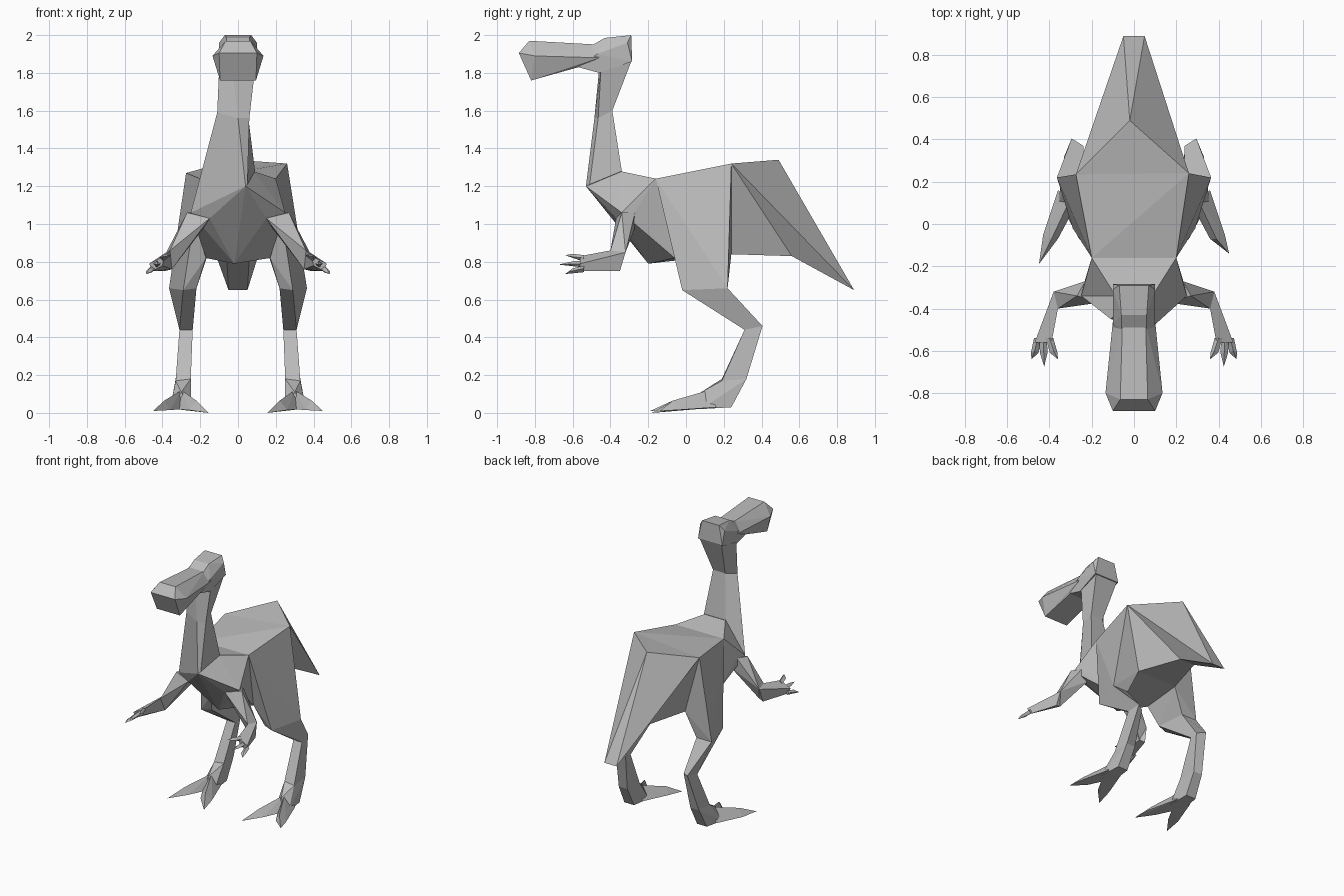
import bpy
import bmesh

cube = bpy.data.objects.get("Cube")
if cube:
    bpy.data.objects.remove(cube, do_unlink=True)

# Single flat grey
grey = bpy.data.materials.new("plain_grey")
grey.use_nodes = True
COLOUR = (0.5, 0.5, 0.5, 1.0)
grey.diffuse_color = COLOUR
shader = next(n for n in grey.node_tree.nodes if n.type == "BSDF_PRINCIPLED")
shader.inputs["Base Color"].default_value = COLOUR
shader.inputs["Roughness"].default_value = 0.8


def finish(name, bm):
    bmesh.ops.recalc_face_normals(bm, faces=bm.faces[:])
    mesh = bpy.data.meshes.new(name)
    bm.to_mesh(mesh)
    bm.free()
    mesh.materials.append(grey)
    obj = bpy.data.objects.new(name, mesh)
    bpy.context.collection.objects.link(obj)
    return obj


def hull(name, points):
    """Faceted solid wrapped around a few corner points."""
    bm = bmesh.new()
    for p in points:
        bm.verts.new(p)
    bmesh.ops.convex_hull(bm, input=bm.verts[:])
    loose = [v for v in bm.verts if not v.link_faces]
    bmesh.ops.delete(bm, geom=loose, context="VERTS")
    bmesh.ops.dissolve_limit(bm, angle_limit=0.02, verts=bm.verts[:], edges=bm.edges[:])
    return finish(name, bm)


def loft(name, rings):
    """Skin through rings of equal point count, closed at the ends."""
    bm = bmesh.new()
    loops = [[bm.verts.new(p) for p in ring] for ring in rings]
    n = len(loops[0])
    for a, b in zip(loops, loops[1:]):
        for i in range(n):
            j = (i + 1) % n
            bm.faces.new((a[i], a[j], b[j], b[i]))
    bm.faces.new(loops[0])
    bm.faces.new(loops[-1])
    return finish(name, bm)


def flip(points, s):
    return [(s * x, y, z) for x, y, z in points]


def both(points):
    return flip(points, 1) + flip(points, -1)


# Shared body corners; the right hip sits a little lower than the left
SHOULDER = (0.20, -0.16, 1.24)
ARM_ROOT = (0.25, -0.34, 1.06)
HIPS = {1: (0.26, 0.24, 1.32), -1: (-0.275, 0.235, 1.27)}
RUMP_LOW = (0.16, 0.24, 0.84)
TAIL_LOW = (0.06, 0.56, 0.83)
TAIL_TIP = (0.05, 0.89, 0.65)
BELLY = (0.17, -0.06, 0.82)
KEEL = (-0.02, -0.20, 0.79)
RUMP = (-0.02, 0.49, 1.34)
CHEST = (0.04, -0.53, 1.20)

# Torso
hull("abdomen", both([SHOULDER, RUMP_LOW, BELLY]) + [KEEL] + list(HIPS.values()))
hull("chest", both([SHOULDER, BELLY, ARM_ROOT, (0.15, -0.37, 1.03), (0.235, -0.275, 1.06),
                    (0.08, -0.35, 1.28)]) + [KEEL, CHEST])

# Tail wedge
bm = bmesh.new()
H = [bm.verts.new(HIPS[s]) for s in (1, -1)]
V, U, T = [[bm.verts.new((s * p[0], p[1], p[2])) for s in (1, -1)]
           for p in (RUMP_LOW, TAIL_LOW, TAIL_TIP)]
R = bm.verts.new(RUMP)
for k in (0, 1):
    for tri in ((H[k], V[k], U[k]), (H[k], U[k], T[k]), (H[k], T[k], R)):
        bm.faces.new(tri)
for a, b in ((H, V), (V, U), (U, T)):
    bm.faces.new((a[0], a[1], b[1], b[0]))
bm.faces.new((H[0], H[1], R))
bm.faces.new((T[0], T[1], R))
finish("tail", bm)

# Neck: front ridge, left side, left back, right back, right side;
# the right side runs straight down into the arm root
loft("neck", [
    [CHEST, (0.05, -0.51, 1.21), (0.09, -0.34, 1.28), (-0.09, -0.34, 1.28),
     (-ARM_ROOT[0], ARM_ROOT[1], ARM_ROOT[2])],
    [(0.0, -0.485, 1.56), (0.06, -0.465, 1.56), (0.05, -0.39, 1.60),
     (-0.05, -0.39, 1.60), (-0.11, -0.45, 1.59)],
    [(-0.03, -0.46, 1.82), (0.09, -0.45, 1.82), (0.09, -0.29, 1.86),
     (-0.09, -0.29, 1.86), (-0.10, -0.45, 1.82)],
])

# Head
hull("skull", both([(0.06, -0.43, 1.985), (0.07, -0.29, 2.0), (0.10, -0.31, 1.96),
                    (0.10, -0.285, 1.86), (0.09, -0.46, 1.80), (0.09, -0.57, 1.83),
                    (0.10, -0.47, 1.90), (0.06, -0.50, 1.945)]))
hull("snout", both([(0.055, -0.47, 1.95), (0.10, -0.46, 1.88), (0.085, -0.57, 1.83),
                    (0.065, -0.83, 1.97), (0.135, -0.80, 1.89),
                    (0.10, -0.885, 1.905), (0.095, -0.82, 1.76)]))

# Limb cross-sections (left side)
knee = [(0.29, -0.02, 0.65), (0.22, 0.0, 0.66), (0.24, 0.22, 0.66), (0.365, 0.22, 0.66)]
hock = [(0.31, 0.31, 0.44), (0.24, 0.31, 0.44), (0.24, 0.37, 0.45), (0.295, 0.405, 0.46)]
ankle = [(0.33, 0.19, 0.17), (0.25, 0.19, 0.18), (0.26, 0.32, 0.18), (0.33, 0.32, 0.18)]
elbow = [(0.38, -0.32, 0.85), (0.36, -0.40, 0.86), (0.35, -0.36, 0.76), (0.39, -0.35, 0.75)]
wrist = [(0.47, -0.56, 0.79), (0.39, -0.56, 0.83), (0.40, -0.55, 0.78), (0.455, -0.56, 0.75)]

for side, s in (("left", 1), ("right", -1)):
    # Legs
    hull(side + "_thigh", flip([SHOULDER, RUMP_LOW, BELLY] + knee, s) + [HIPS[s]])
    loft(side + "_shin", [flip(r, s) for r in (knee, hock, ankle)])
    hull(side + "_foot", flip(ankle + [(0.26, 0.24, 0.03), (0.34, 0.24, 0.03),
                                       (0.30, 0.08, 0.11), (0.36, 0.08, 0.02),
                                       (0.25, 0.08, 0.02)], s))
    tip_y = -0.14 if s == 1 else -0.19
    hull(side + "_outer_toe", flip([(0.30, 0.12, 0.12), (0.36, 0.16, 0.03), (0.29, 0.06, 0.02),
                                    (0.39, -0.07, 0.065), (0.43, -0.05, 0.015),
                                    (0.36, -0.07, 0.015), (0.45, tip_y, 0.01)], s))
    hull(side + "_inner_toe", flip([(0.30, 0.12, 0.12), (0.25, 0.16, 0.03), (0.33, 0.06, 0.02),
                                    (0.22, -0.07, 0.065), (0.18, -0.05, 0.015),
                                    (0.26, -0.07, 0.015), (0.155, -0.18, 0.0)], s))

    # Arms
    hull(side + "_upper_arm", flip([(0.15, -0.37, 1.03), (0.27, -0.34, 1.06),
                                    (0.23, -0.27, 1.06), (0.18, -0.27, 0.98)] + elbow[:3], s))
    loft(side + "_forearm", [flip(r, s) for r in (elbow, wrist)])

    # Fingers: root, middle of the finger, tip
    fingers = {"inner": ((0.40, 0.82), (0.36, -0.64, 0.835)),
               "middle": ((0.43, 0.79), (0.425, -0.675, 0.785)),
               "outer": ((0.455, 0.765), (0.485, -0.64, 0.735))}
    for label, ((x, z), tip) in fingers.items():
        mx, mz = x * 0.5 + tip[0] * 0.5, z * 0.5 + tip[2] * 0.5
        hull(f"{side}_{label}_finger", flip([
            (x - 0.018, -0.54, z), (x + 0.018, -0.54, z),
            (x, -0.54, z + 0.015), (x, -0.54, z - 0.02),
            (mx - 0.018, -0.61, mz), (mx + 0.018, -0.61, mz),
            (mx, -0.60, mz + 0.015), tip], s))
